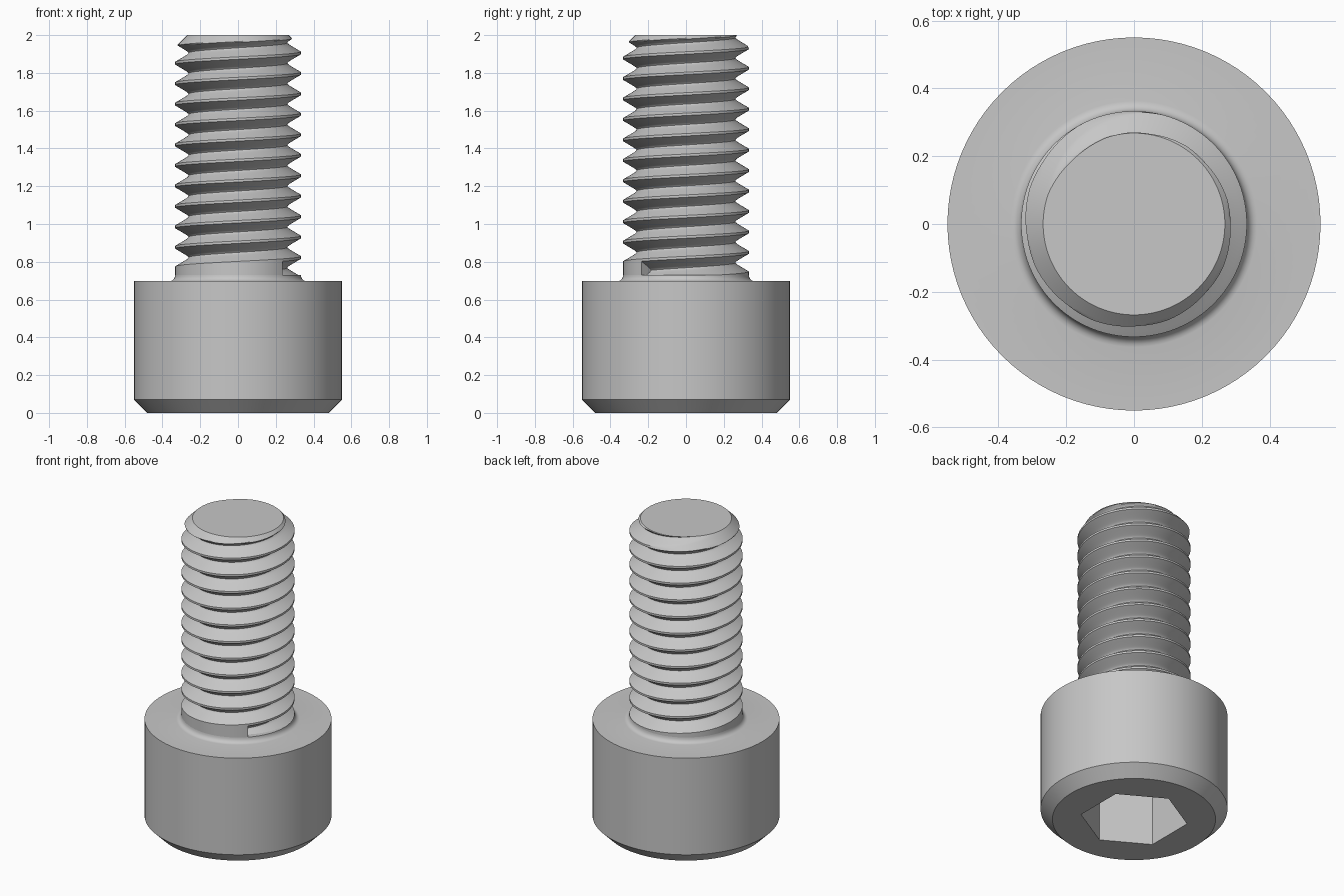
import bpy, bmesh, math

old = bpy.data.objects.get("Cube")
if old:
    bpy.data.objects.remove(old, do_unlink=True)

SEG = 96
START = math.radians(-45)          # angle where the thread cut begins
HEAD_R, HEAD_TOP, TOP = 0.55, 0.697, 2.0
SHANK_R, ROOT_R, TIP_R = 0.333, 0.258, 0.268
NECK = 0.73                        # top of the fillet under the shank
PITCH = 0.1083
FIRST = 0.755                      # groove centre where the cut begins
HALF = PITCH * 0.44                # half width of the groove at the crest
HEX = 0.274                        # socket centre to flat
SOCKET_DEPTH = 0.37

steel = bpy.data.materials.new("grey steel")
steel.use_nodes = True
grey = (0.57, 0.57, 0.57, 1)
steel.diffuse_color = grey
steel.node_tree.nodes["Principled BSDF"].inputs["Base Color"].default_value = grey


def angle(j):
    return START + 2 * math.pi * j / SEG


def point(r, a, z):
    return (r * math.cos(a), r * math.sin(a), z)


def skin(bm, column):
    """Join the (radius, height) columns around the axis into quads."""
    cols = []
    for j in range(SEG + 1):
        cols.append([bm.verts.new(point(r, angle(j), z)) for r, z in column(j)])
    for a, b in zip(cols, cols[1:]):
        for i in range(len(a) - 1):
            bm.faces.new((a[i], b[i], b[i + 1], a[i + 1]))
    return cols


def finish(bm, name):
    bmesh.ops.remove_doubles(bm, verts=bm.verts[:], dist=1e-5)
    bmesh.ops.dissolve_degenerate(bm, edges=bm.edges[:], dist=1e-6)
    mesh = bpy.data.meshes.new(name)
    bm.to_mesh(mesh)
    bm.free()
    mesh.materials.append(steel)
    obj = bpy.data.objects.new(name, mesh)
    bpy.context.collection.objects.link(obj)
    bpy.ops.object.select_all(action="DESELECT")
    obj.select_set(True)
    bpy.context.view_layer.objects.active = obj
    bpy.ops.object.shade_smooth_by_angle(angle=math.radians(28))


# Head: hexagonal socket, bottom chamfer, wall, top face and neck fillet
def head_column(j):
    sixth = math.pi / 3
    turn = (angle(j) + sixth / 2) % sixth - sixth / 2
    hex_r = HEX / math.cos(turn)
    col = [(0, SOCKET_DEPTH), (hex_r, SOCKET_DEPTH), (hex_r, 0),
           (0.48, 0), (HEAD_R, 0.07), (HEAD_R, HEAD_TOP)]
    for k in range(6):
        t = k / 5 * math.pi / 2
        col.append((SHANK_R + 0.03 * (1 - math.sin(t)),
                    NECK - (NECK - HEAD_TOP) * math.cos(t)))
    return col


bm = bmesh.new()
skin(bm, head_column)
finish(bm, "socket_head")


# Threaded shank: helical grooves, clipped by the neck and the tip chamfer
def radius(z, first):
    r = SHANK_R
    if z > first - HALF:
        u = abs((z - first + PITCH / 2) % PITCH - PITCH / 2)
        if u < HALF:
            flank = SHANK_R - (HALF - u) * math.sqrt(3)
            gap = flank - ROOT_R
            r = min(r, (flank + ROOT_R + math.hypot(gap, 0.012)) / 2)
    return min(r, TIP_R + TOP - z)


STEPS = 20
TURNS = math.ceil((TOP - FIRST) / PITCH) + 1


def shank_column(j):
    first = FIRST + PITCH * j / SEG
    col = [(SHANK_R, NECK)]
    for k in range(TURNS):
        for s in range(STEPS + 1):
            z = first + PITCH * k + HALF * (2 * s / STEPS - 1)
            z = min(max(z, NECK), TOP)
            col.append((radius(z, first), z))
    return col + [(radius(TOP, first), TOP), (0, TOP)]


bm = bmesh.new()
cols = skin(bm, shank_column)

# Flat wall where the first groove starts
rim = cols[0][:STEPS + 2]
clipped = sum(v.co.z <= NECK + 1e-6 for v in rim)
wall = bm.faces.new([bm.verts.new(v.co) for v in rim[:1] + rim[clipped - 1:]])
wall.normal_update()
if wall.normal.x * -math.sin(START) + wall.normal.y * math.cos(START) < 0:
    wall.normal_flip()
finish(bm, "threaded_shank")
